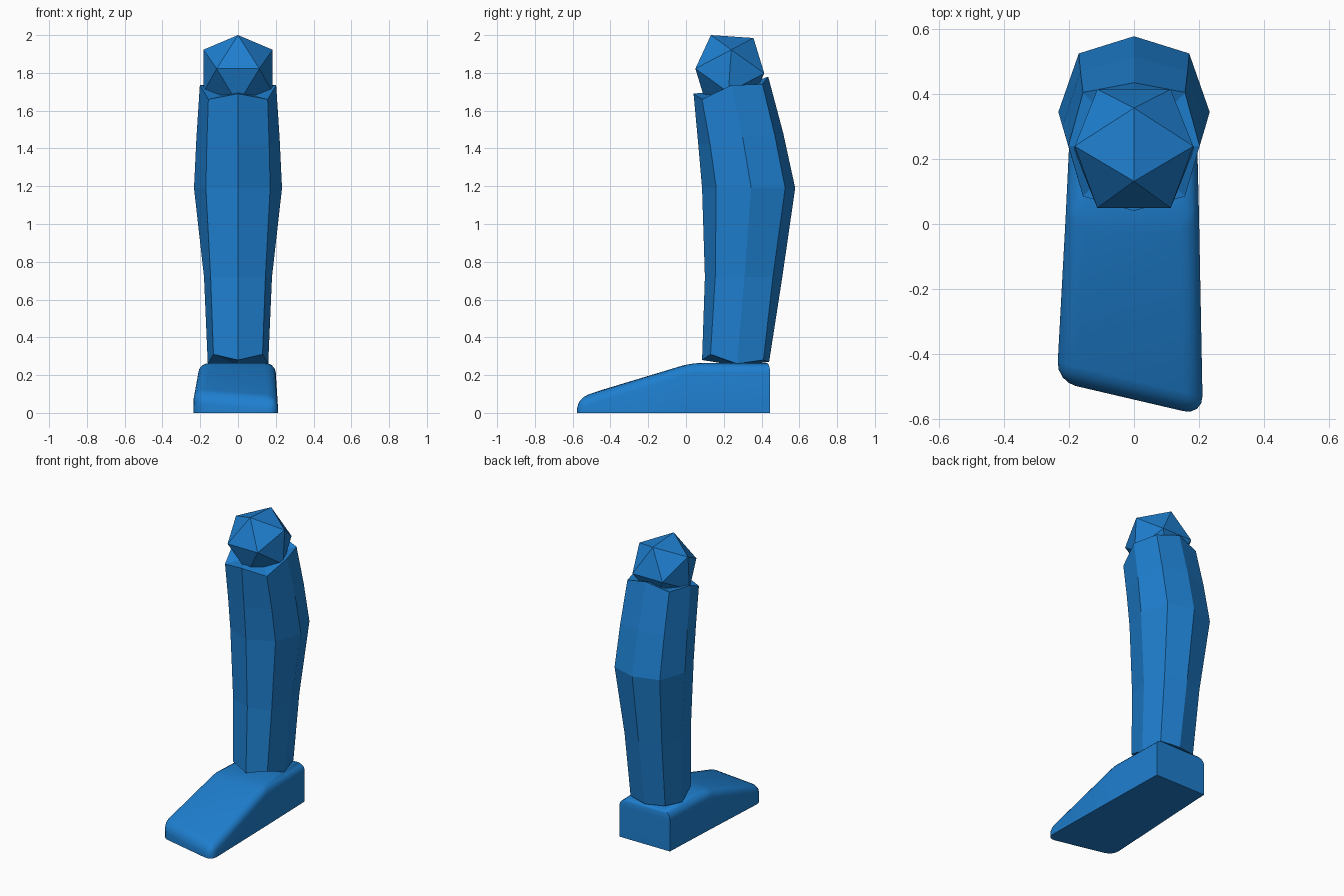
import bpy, bmesh, math
from mathutils import Matrix

if "Cube" in bpy.data.objects:
    bpy.data.objects.remove(bpy.data.objects["Cube"])

blue = bpy.data.materials.new("blue")
blue.diffuse_color = (0.013, 0.21, 0.62, 1)
blue.use_nodes = True
blue.node_tree.nodes["Principled BSDF"].inputs["Base Color"].default_value = blue.diffuse_color


def finish(bm, name):
    bmesh.ops.recalc_face_normals(bm, faces=bm.faces)
    me = bpy.data.meshes.new(name)
    bm.to_mesh(me)
    bm.free()
    ob = bpy.data.objects.new(name, me)
    ob.data.materials.append(blue)
    bpy.context.collection.objects.link(ob)
    return ob


# Knee: icosahedron, tilted slightly about x
bm = bmesh.new()
s, phi = 0.113, (1 + 5 ** 0.5) / 2
for a in (-1, 1):
    for b in (-phi, phi):
        for co in ((0, a, b), (a, b, 0), (b, 0, a)):
            bm.verts.new([c * s for c in co])
bmesh.ops.convex_hull(bm, input=bm.verts)
bm.transform(Matrix.Translation((0, 0.232, 1.81)) @ Matrix.Rotation(-0.068, 4, 'X'))
finish(bm, "knee")

# Shin: eight-sided loft; each ring lists (x, y, z) from front to back, mirrored
rings = [
    [(0, .085, .28), (.13, .13, .31), (.16, .27, .26), (.13, .41, .28), (0, .44, .27)],
    [(0, .10, .72), (.145, .155, .72), (.18, .31, .72), (.14, .46, .72), (0, .51, .72)],
    [(0, .085, 1.19), (.17, .16, 1.19), (.233, .345, 1.19), (.17, .525, 1.19), (0, .578, 1.19)],
    [(0, .065, 1.42), (.165, .128, 1.42), (.22, .30, 1.46), (.165, .47, 1.47), (0, .515, 1.48)],
    [(0, .04, 1.69), (.157, .085, 1.66), (.202, .24, 1.735), (.157, .405, 1.74), (0, .435, 1.78)],
]
bm = bmesh.new()
loops = []
for ring in rings:
    full = ring + [(-x, y, z) for x, y, z in ring[3:0:-1]]
    loops.append([bm.verts.new(p) for p in full])
for lo, hi in zip(loops, loops[1:]):
    for i in range(8):
        j = (i + 1) % 8
        bm.faces.new((lo[i], lo[j], hi[j], hi[i]))
for loop, tip in ((loops[0], (0, .27, .25)), (loops[-1], (0, .24, 1.71))):
    c = bm.verts.new(tip)
    for i in range(8):
        bm.faces.new((loop[i], loop[(i + 1) % 8], c))
finish(bm, "shin")

# Foot: wedge of three stations (left x, y, right x, y, left height, right height)
stations = [(-.19, .445, .19, .445, .265, .265),
            (-.21, .03, .20, .03, .265, .265),
            (-.238, -.485, .212, -.59, .11, .075)]
bm = bmesh.new()
sec = []
for lx, ly, rx, ry, lz, rz in stations:
    sec.append([bm.verts.new(p) for p in
                ((lx, ly, 0), (rx, ry, 0), (rx, ry, rz), (lx, ly, lz))])
for a, b in zip(sec, sec[1:]):
    for i in range(4):
        j = (i + 1) % 4
        bm.faces.new((a[i], a[j], b[j], b[i]))
bm.faces.new(sec[0])
bm.faces.new(sec[-1])
weight = bm.edges.layers.float.new("bevel_weight_edge")
for e in bm.edges:
    top = [v.co.z > 0.01 for v in e.verts]
    if all(top):
        e[weight] = 0.3 if all(v.co.y > 0.4 for v in e.verts) else 1
    elif any(top) and e.verts[0].co.y < -0.4:
        e[weight] = 1
foot = finish(bm, "foot")
bev = foot.modifiers.new("round", 'BEVEL')
bev.limit_method = 'WEIGHT'
bev.width = 0.06
bev.segments = 4
bpy.context.view_layer.objects.active = foot
foot.select_set(True)
bpy.ops.object.modifier_apply(modifier="round")
bpy.ops.object.shade_smooth_by_angle(angle=math.radians(35))
